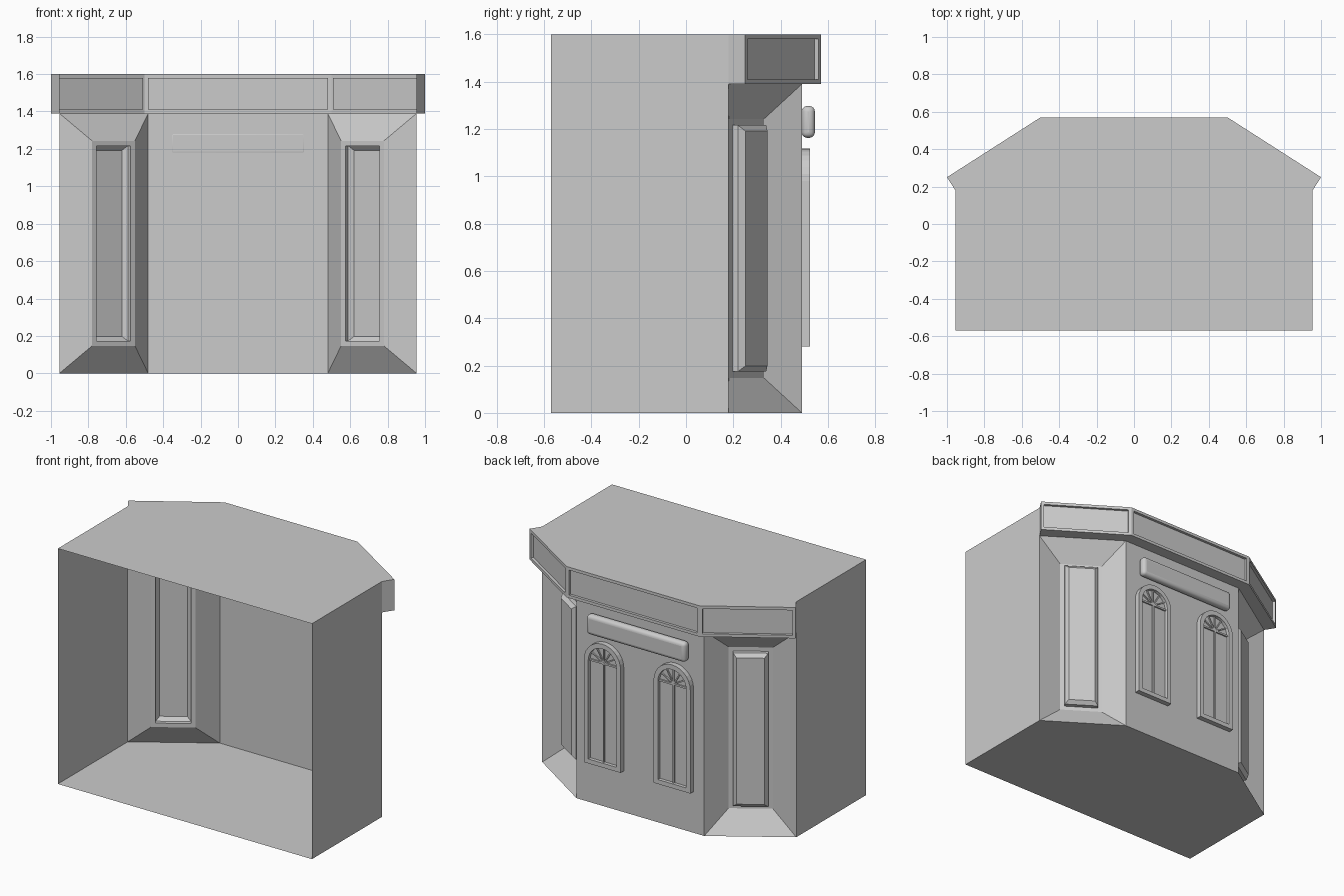
import bpy, bmesh, math
from mathutils import Vector, Matrix

if "Cube" in bpy.data.objects:
    bpy.data.objects.remove(bpy.data.objects["Cube"])


def finish(bm, name):
    bmesh.ops.remove_doubles(bm, verts=bm.verts, dist=1e-5)
    me = bpy.data.meshes.new(name)
    bm.to_mesh(me)
    bm.free()
    ob = bpy.data.objects.new(name, me)
    bpy.context.collection.objects.link(ob)
    return ob


def face(bm, pts):
    return bm.faces.new([bm.verts.new(p) for p in pts])


def bridge(bm, a, b):
    # closed strip of quads between two point loops
    n = len(a)
    for i in range(n):
        j = (i + 1) % n
        face(bm, [a[i], a[j], b[j], b[i]])


def panel(bm, a, b, z0, z1, steps):
    # upright rectangle from a to b with nested (inset, depth) rings, last one capped
    a, b = Vector((*a, 0)), Vector((*b, 0))
    d = (b - a).normalized()
    n = Vector((d.y, -d.x, 0))
    up = Vector((0, 0, 1))
    rings = []
    for ins, dep in steps:
        p, q = a + d * ins + n * dep, b - d * ins + n * dep
        rings.append([p + up * (z0 + ins), q + up * (z0 + ins),
                      q + up * (z1 - ins), p + up * (z1 - ins)])
    for r, s in zip(rings, rings[1:]):
        bridge(bm, r, s)
    face(bm, rings[-1])


H, L = 1.6, 1.39                      # roof height, underside of cornice
BACK = -0.57
WALL = [(.955, .18), (.48, .49), (-.48, .49), (-.955, .18)]
EDGE = [(1, .25), (.5, .57), (-.5, .57), (-1, .25)]

# shell: side walls, floor and facade, open on the -y side
bm = bmesh.new()
panel(bm, (.955, BACK), WALL[0], 0, H, [(0, 0)])
panel(bm, WALL[3], (-.955, BACK), 0, H, [(0, 0)])
face(bm, [(x, y, 0) for x, y in reversed([(.955, BACK)] + WALL + [(-.955, BACK)])])
panel(bm, WALL[1], WALL[2], 0, L, [(0, 0)])
# slanted bays: splayed recess with a raised chamfered panel
bay = [(0, 0), (.147, -.095), (.174, -.095), (.174, -.067), (.198, -.045)]
for i in (0, 2):
    panel(bm, WALL[i], WALL[i + 1], 0, L, bay)
finish(bm, "building_shell")

# cornice with recessed panels, its soffit, ends and the roof
bm = bmesh.new()
for i in range(3):
    panel(bm, EDGE[i], EDGE[i + 1], L, H, [(0, 0), (.02, 0), (.02, -.018)])
    face(bm, [(*WALL[i], L), (*WALL[i + 1], L), (*EDGE[i + 1], L), (*EDGE[i], L)])
panel(bm, WALL[0], EDGE[0], L, H, [(0, 0)])
panel(bm, EDGE[3], WALL[3], L, H, [(0, 0)])
roof = [(.955, BACK), WALL[0]] + EDGE + [WALL[3], (-.955, BACK)]
face(bm, [(x, y, H) for x, y in roof])
finish(bm, "cornice_and_roof")


def arch(cx, hw, z0, spring, y, n=14):
    pts = [(cx - hw, y, z0)]
    pts += [(cx - hw * math.cos(math.pi * i / n), y,
             spring + hw * math.sin(math.pi * i / n)) for i in range(n + 1)]
    return pts + [(cx + hw, y, z0)]


def bar(bm, p, q, w, y0, y1):
    # glazing bar from p to q in the x-z plane
    p, q = Vector((p[0], 0, p[1])), Vector((q[0], 0, q[1]))
    d = q - p
    m = (Matrix.Translation((p + q) / 2 + Vector((0, (y0 + y1) / 2, 0)))
         @ Matrix.Rotation(-math.atan2(d.z, d.x), 4, 'Y')
         @ Matrix.Diagonal((d.length, y1 - y0, w, 1)))
    bmesh.ops.create_cube(bm, size=1, matrix=m)


# arched windows with a fan light
SP, HW, IN, Z0 = .98, .138, .106, .28
for side, cx in (("left", -.262), ("right", .262)):
    bm = bmesh.new()
    loops = [arch(cx, HW, Z0, SP, .49), arch(cx, HW, Z0, SP, .525),
             arch(cx, IN, Z0 + .03, SP, .525), arch(cx, IN, Z0 + .03, SP, .502)]
    for a, b in zip(loops, loops[1:]):
        bridge(bm, a, b)
    face(bm, loops[-1])
    bmesh.ops.recalc_face_normals(bm, faces=bm.faces)
    finish(bm, side + "_window_frame")

    bm = bmesh.new()
    bar(bm, (cx, Z0 + .03), (cx, SP), .01, .501, .512)
    bar(bm, (cx - IN, SP), (cx + IN, SP), .012, .501, .512)
    for k in range(1, 6):
        t = math.pi * k / 6
        bar(bm, (cx, SP), (cx + IN * math.cos(t), SP + IN * math.sin(t)), .008, .501, .511)
    finish(bm, side + "_window_bars")

# rounded blank sign board
bm = bmesh.new()
bmesh.ops.create_cube(bm, size=1, matrix=Matrix.Translation((0, .517, 1.23))
                      @ Matrix.Diagonal((.745, .056, .135, 1)))
sign = finish(bm, "sign_board")
bev = sign.modifiers.new("round", 'BEVEL')
bev.width = .024
bev.segments = 4
bpy.context.view_layer.objects.active = sign
sign.select_set(True)
bpy.ops.object.shade_smooth_by_angle(angle=math.radians(40))
